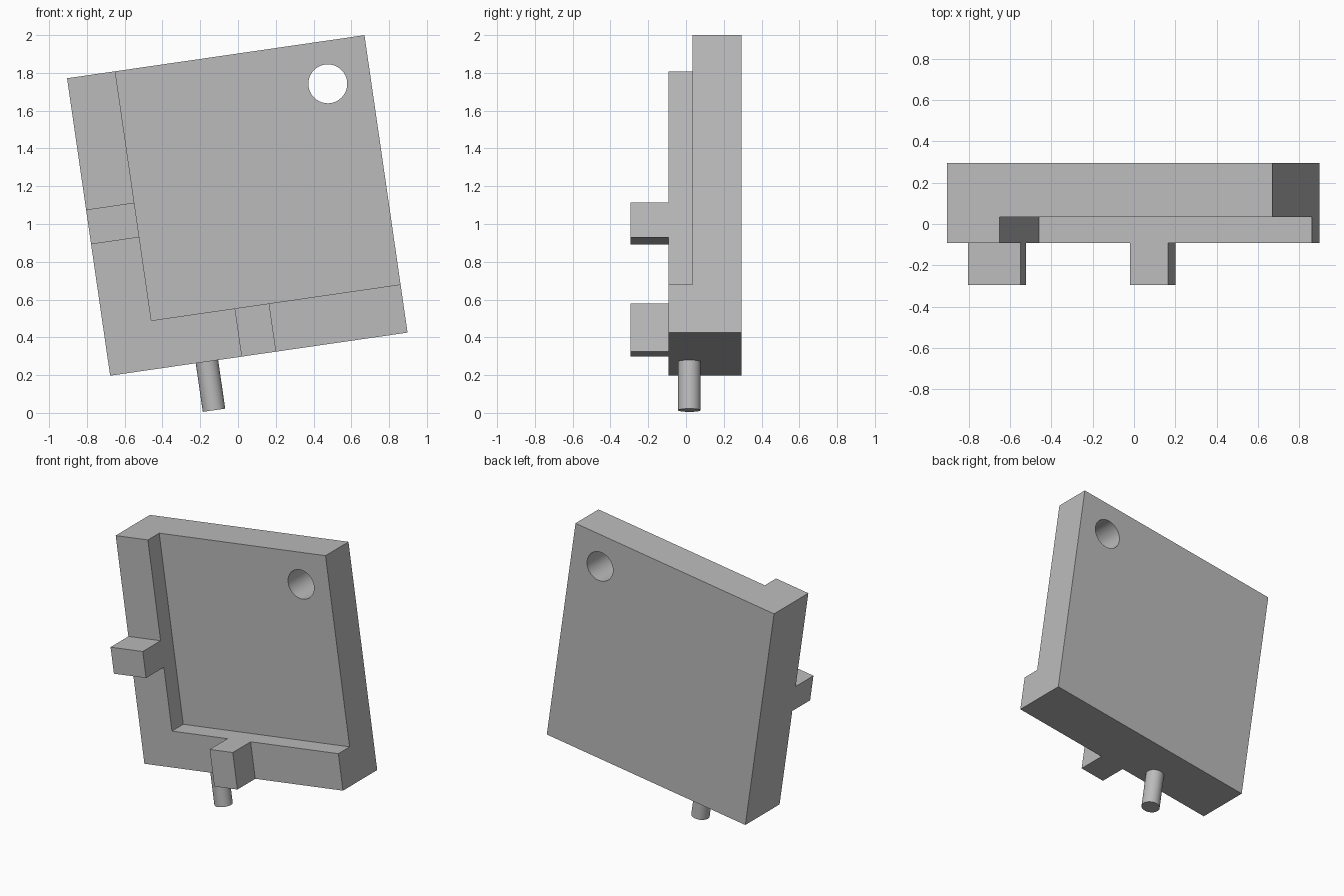
import bpy, math
from mathutils import Matrix, Vector

cube = bpy.data.objects.get("Cube")
if cube:
    bpy.data.objects.remove(cube, do_unlink=True)

SIDE = 1.591      # square plate edge
RIM = 0.258       # rim width, also tab depth
BACK, FLOOR, RIM_FRONT, TAB_FRONT = 0.295, 0.035, -0.093, -0.295
TAB_LOW, TAB_HIGH = 0.703, 0.888
OUT = 0.5         # cutter overshoot

# Tilted frame: origin at the lower left corner, x along the bottom edge
FRAME = Matrix.Translation((-0.677, 0, 0.197)) @ Matrix.Rotation(math.radians(-8.24), 4, 'Y')

grey = bpy.data.materials.new("plain grey")
grey.use_nodes = True
colour = (0.5, 0.5, 0.5, 1)
grey.diffuse_color = colour
grey.node_tree.nodes["Principled BSDF"].inputs["Base Color"].default_value = colour


def finish(name, matrix):
    obj = bpy.context.object
    obj.name = name
    obj.data.transform(FRAME @ matrix)
    obj.matrix_world = Matrix()
    obj.data.materials.append(grey)
    return obj


def box(name, low, high):
    low, high = Vector(low), Vector(high)
    bpy.ops.mesh.primitive_cube_add(size=1)
    return finish(name, Matrix.Translation((low + high) / 2) @ Matrix.Diagonal((*(high - low), 1)))


def rod(name, centre, radius, length, turn):
    bpy.ops.mesh.primitive_cylinder_add(vertices=64, radius=radius, depth=length)
    return finish(name, Matrix.Translation(centre) @ turn)


def smooth(obj):
    obj.data.shade_smooth()
    obj.data.set_sharp_from_angle(angle=math.radians(30))


# Body carved from one block
body = box("tilted_plate", (0, TAB_FRONT, 0), (SIDE, BACK, SIDE))
far = SIDE + OUT
front = TAB_FRONT - OUT
cutters = [
    box("recess_cutter", (RIM, front, RIM), (far, FLOOR, far)),
    box("corner_cutter", (-OUT, front, -OUT), (TAB_LOW, RIM_FRONT, TAB_LOW)),
    box("upper_rim_cutter", (-OUT, front, TAB_HIGH), (far, RIM_FRONT, far)),
    box("right_rim_cutter", (TAB_HIGH, front, -OUT), (far, RIM_FRONT, far)),
    rod("hole_cutter", (1.362, 0, 1.364), 0.103, 2, Matrix.Rotation(math.pi / 2, 4, 'X')),
]
for cutter in cutters:
    cutter.hide_render = True
    mod = body.modifiers.new(cutter.name, 'BOOLEAN')
    mod.operation, mod.solver, mod.object = 'DIFFERENCE', 'EXACT', cutter

# Bake the cuts and drop the helpers
graph = bpy.context.evaluated_depsgraph_get()
baked = bpy.data.meshes.new_from_object(body.evaluated_get(graph))
body.modifiers.clear()
body.data = baked
for cutter in cutters:
    bpy.data.objects.remove(cutter, do_unlink=True)
smooth(body)

# Peg under the bottom edge
peg = rod("peg", (0.518, 0.018, -0.105), 0.06, 0.31, Matrix())
smooth(peg)
